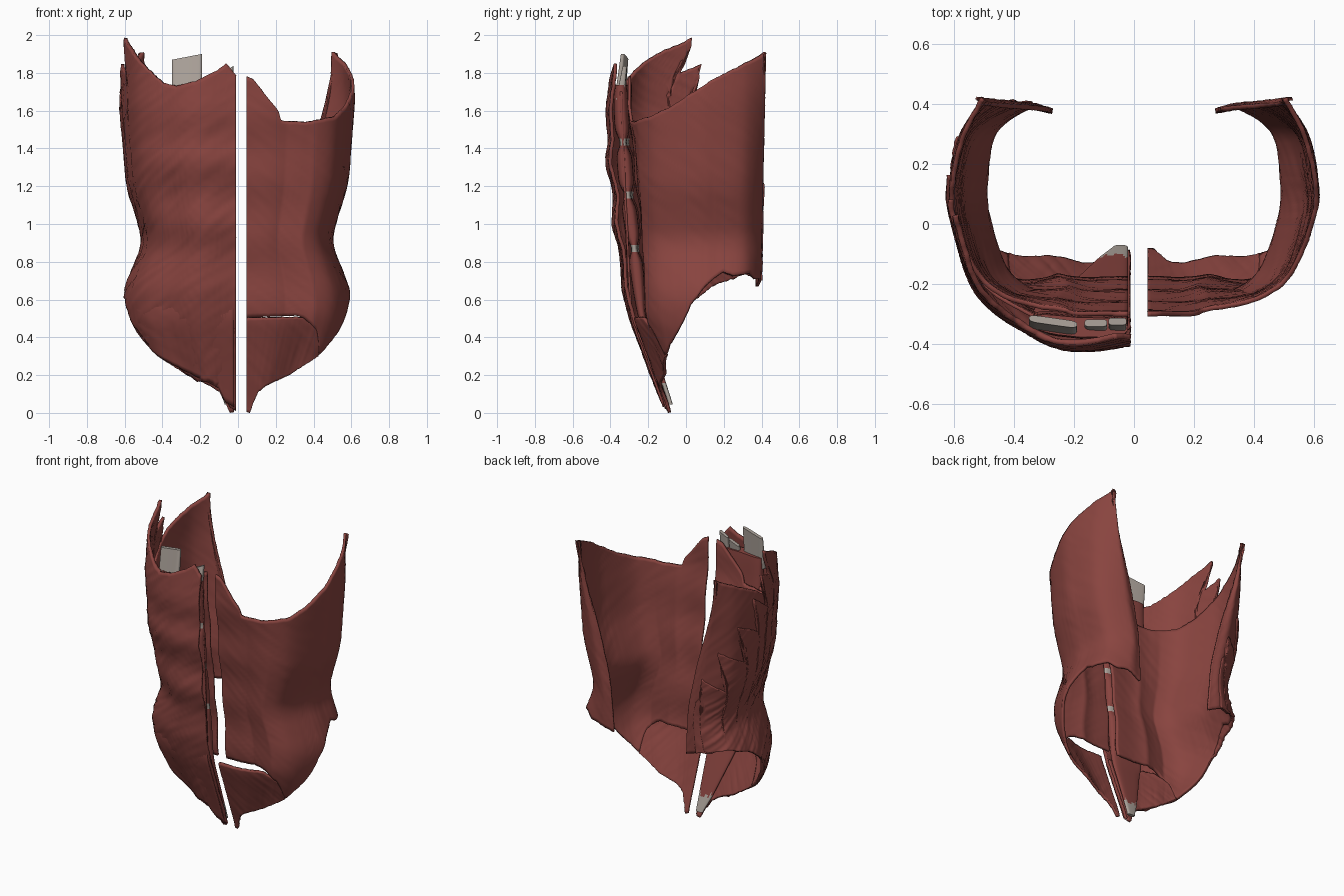
import bpy, math
from mathutils import Vector, noise

if "Cube" in bpy.data.objects:
    bpy.data.objects.remove(bpy.data.objects["Cube"])

def material(name, rgb):
    m = bpy.data.materials.new(name)
    m.diffuse_color = (*rgb, 1)
    m.use_nodes = True
    m.node_tree.nodes["Principled BSDF"].inputs["Base Color"].default_value = m.diffuse_color
    return m

RED = material("muscle_red", (0.25, 0.058, 0.05))
GREY = material("tendon_grey", (0.42, 0.37, 0.33))

def lerp(table, t):
    """Piecewise linear lookup in a list of (key, value)."""
    if t <= table[0][0]:
        return table[0][1]
    for (a, va), (b, vb) in zip(table, table[1:]):
        if t <= b:
            return va + (vb - va) * (t - a) / (b - a)
    return table[-1][1]

def soft(table, t, r=0.06):
    return sum(lerp(table, t + k * r) for k in (-1, -.5, 0, .5, 1)) / 5

# Torso profiles by height: half width, back edge, front depth of each layer
WIDTH = [(0, .40), (.2, .45), (.3, .5), (.4, .55), (.48, .585), (.63, .60), (.75, .555),
         (.9, .49), (1.05, .53), (1.2, .58), (1.4, .597), (1.65, .617), (2, .6)]
BACK_X = [(.7, .27), (1, .29), (1.3, .36), (1.6, .45), (1.92, .52)]
DEEP_Y = [(0, -.09), (.3, -.20), (.5, -.275), (.8, -.29), (1.2, -.31), (1.6, -.325), (1.8, -.33)]
OUTER_Y = [(0, -.085), (.3, -.20), (.5, -.275), (.65, -.315), (.85, -.325), (1, -.37), (1.15, -.355),
           (1.33, -.405), (1.45, -.385), (1.6, -.40), (1.75, -.38), (2, -.35)]
SHEATH = [(.5, .085), (.8, .08), (1.2, .05), (1.6, .025), (1.8, .015)]

def section(u, z, front, start, bulge):
    """Point on the torso outline; u runs 0 (midline) to 8 (back edge)."""
    w, f, xb = soft(WIDTH, z), soft(front, z, .04), soft(BACK_X, z)
    yb = lerp([(.7, .385), (1.9, .41)], z)
    p = [(start, f), (.35 * w, f - bulge), (.6 * w, f + .045), (.85 * w, f + .4 * (.03 - f)),
         (.985 * w, .02), (w, .15), (.94 * w, .31), ((.85 * w + xb) / 2, yb + .008), (xb, yb)]
    p = [Vector(q) for q in p]
    p = [2 * p[0] - p[1]] + p + [2 * p[-1] - p[-2]]
    i = min(int(u), 7)
    t = u - i
    a, b, c, d = p[i:i + 4]
    return .5 * (2 * b + (c - a) * t + (2 * a - 5 * b + 4 * c - d) * t * t + (3 * b - a - 3 * c + d) * t ** 3)

def finish(name, verts, faces, mats=(RED,)):
    me = bpy.data.meshes.new(name)
    me.from_pydata(verts, [], faces)
    for m in mats:
        me.materials.append(m)
    ob = bpy.data.objects.new(name, me)
    bpy.context.collection.objects.link(ob)
    bpy.context.view_layer.objects.active = ob
    for o in bpy.context.selected_objects:
        o.select_set(False)
    ob.select_set(True)
    bpy.ops.object.shade_smooth_by_angle(angle=math.radians(40))
    return ob

def sheet(name, side, low, high, front, u_end=8, start=.045, offset=0, bulge=0, lean=None,
          sheath=False, rough=.003, slope=3, thick=.016, nu=110, nv=56):
    """Thin muscle sheet between a lower and an upper edge curve."""
    verts, faces = [], []
    for i in range(nu + 1):
        u0 = u_end * i / nu
        z0, z1 = lerp(low, u0), lerp(high, u0)
        for j in range(nv + 1):
            z = z0 + (z1 - z0) * j / nv
            # teeth above the lean line sweep toward the back
            u = min(u0 + (2.4 * max(0, z - lerp(lean, u0)) if lean else 0), 8)
            p = section(u, z, front, start, bulge)
            t = section(min(u + .02, 8), z, front, start, bulge) - section(max(u - .02, 0), z, front, start, bulge)
            n = Vector((t.y, -t.x)).normalized()
            # fibre streaks follow a slanted direction
            fib = noise.noise(Vector((u * .8, (z * 5 + u * slope * .2) * 7, side * 3.1)))
            p += n * (offset + rough * fib)
            if sheath:
                p.y += lerp(SHEATH, z) * max(0, min(1, 2.3 - u))
                p.y += .006 * math.sin(z * 19) * max(0, 1 - u / 3)
            verts.append((side * p.x, p.y, z + .004 * noise.noise(Vector((u * 9, j * .05, 1)))))
    for i in range(nu):
        for j in range(nv):
            a, b = i * (nv + 1) + j, (i + 1) * (nv + 1) + j
            f = (a, b, b + 1, a + 1)
            faces.append(f if side > 0 else f[::-1])
    ob = finish(name, verts, faces)
    s = ob.modifiers.new("thickness", 'SOLIDIFY')
    s.thickness, s.offset = thick, -1
    return ob

# Deep layer on both sides: upper sheet behind, lower flap in front of the slit
CREST = [(3, .30), (3.5, .40), (3.75, .47), (4, .57), (4.6, .67), (5.3, .75), (5.6, .73), (6.3, .74),
         (6.6, .71), (7, .71), (8, .67)]
TOP = [(0, 1.78), (.2, 1.77), (.6, 1.68), (1, 1.6), (1.1, 1.545), (2, 1.54), (3, 1.57), (3.5, 1.62),
       (4, 1.69), (5, 1.77), (6, 1.85), (7, 1.91), (8, 1.90)]
PUBIC = [(0, .005), (.2, .0), (.35, .05), (.6, .11), (1, .145), (2, .2), (3, .30)]
for side, tag in ((1, "left"), (-1, "right")):
    st = .045 if side > 0 else .02
    sheet("deep_sheet_" + tag, side, [(0, .505), (1.7, .515), (2.0, .50), (2.5, .44)] + CREST,
          TOP, DEEP_Y, start=st, sheath=True)
    sheet("lower_flap_" + tag, side, PUBIC, [(0, .502), (1.5, .505), (2.0, .502), (2.5, .442), (3, .303)],
          DEEP_Y, u_end=3, start=st, nu=50, nv=30)

# Middle oblique layer, one side only
sheet("inner_oblique", -1, [(0, .03), (.4, .06), (.6, .13), (1, .16), (2, .22)] + CREST,
      [(0, 1.70), (1, 1.62), (2, 1.53), (3, 1.40), (4, 1.32), (5, 1.2), (6, 1.12), (7, 1.08), (7.5, 1.0)],
      [(z, y - .015) for z, y in DEEP_Y], u_end=7.2, start=.02, offset=.006, thick=.012, slope=-3, nu=80)

# Outer oblique with saw-tooth upper edge leaning toward the back
sheet("outer_oblique", -1,
      [(0, .01), (.25, .03), (.5, .13), (1, .165), (1.5, .165), (2, .21), (3, .33), (3.4, .42), (3.7, .47),
       (4, .58), (5, .68), (6, .74), (6.6, .72), (7.5, .74)],
      [(0, 1.79), (.25, 1.85), (.5, 1.81), (1, 1.76), (1.7, 1.73), (2.2, 1.75), (2.6, 1.84), (3.0, 1.92),
       (3.5, 1.99), (3.56, 1.80), (3.9, 1.85), (3.96, 1.62), (4.5, 1.72), (4.56, 1.47), (5.2, 1.57),
       (5.26, 1.30), (5.9, 1.41), (5.96, 1.12), (6.6, 1.22), (6.8, 1.0)],
      OUTER_Y, u_end=6.8, start=.012, offset=.010, bulge=.016, rough=.006, thick=.018, nu=190, nv=70,
      lean=[(0, 2), (2, 1.76), (3.56, 1.74), (3.96, 1.6), (4.56, 1.44), (5.26, 1.27), (5.96, 1.1), (6.8, .96)])

def strap(name, rows, n=28, mats=(RED,), is_grey=None, power=.5, top_slant=0):
    """Closed lens-shaped strap; rows are (z, x_inner, x_outer, y, thickness)."""
    verts, faces = [], []
    for r, (z, xi, xo, y, t) in enumerate(rows):
        for k in range(n):
            a = 2 * math.pi * k / n
            c, s = math.cos(a), math.sin(a)
            c = math.copysign(abs(c) ** power, c)
            x = (xi + xo) / 2 + abs(xo - xi) / 2 * c
            yy = y + t / 2 * math.copysign(abs(s) ** .7, s) + .14 * max(0, abs(x) - .2)
            verts.append((x, yy, z + top_slant * c * r / len(rows)))
    m = len(rows)
    for r in range(m - 1):
        for k in range(n):
            k2 = (k + 1) % n
            faces.append((r * n + k, r * n + k2, (r + 1) * n + k2, (r + 1) * n + k))
    faces += [tuple(range(n))[::-1], tuple(range((m - 1) * n, m * n))]
    ob = finish(name, verts, faces, mats)
    if is_grey:
        for f in ob.data.polygons:
            f.material_index = int(is_grey(f.center))
    return ob

# Straight belly muscle with tendon bands and a grey lower tendon
MID_Y = [(0, -.065), (.15, -.115), (.3, -.165), (.5, -.235), (.8, -.265), (1.2, -.315), (1.6, -.345), (1.8, -.345)]
OUT_X = [(.05, -.07), (.15, -.115), (.5, -.24), (.9, -.31), (1.3, -.34), (1.8, -.34)]
THICK = [(.02, .02), (.3, .03), (.5, .04), (.7, .07), (1.3, .085), (1.7, .075), (1.8, .05)]
BANDS = (.87, 1.15, 1.43)
rows = []
for i in range(91):
    z = .045 + 1.69 * i / 90
    dip = sum(math.exp(-((z - b) / .045) ** 2) for b in BANDS)
    rows.append((z, -.02, lerp(OUT_X, z), soft(MID_Y, z), soft(THICK, z) * (1 - .55 * dip)))
strap("belly_muscle", rows, mats=(RED, GREY),
      is_grey=lambda c: c.z < .15 + .02 * math.sin(c.x * 160) or min(abs(c.z - b) for b in BANDS) < .018)

# Small upper tendons
def tendon(name, xi, xo, z0, z1, y):
    strap(name, [(z0 + (z1 - z0) * k / 6, xi, xo, y + .025 * (k / 6), .042 - .003 * k) for k in range(7)],
          mats=(GREY,), power=.3, top_slant=.018)

tendon("upper_tendon_outer", -.19, -.35, 1.66, 1.885, -.36)
tendon("upper_tendon_middle", -.09, -.165, 1.66, 1.78, -.355)
tendon("upper_tendon_inner", -.025, -.085, 1.66, 1.82, -.35)
